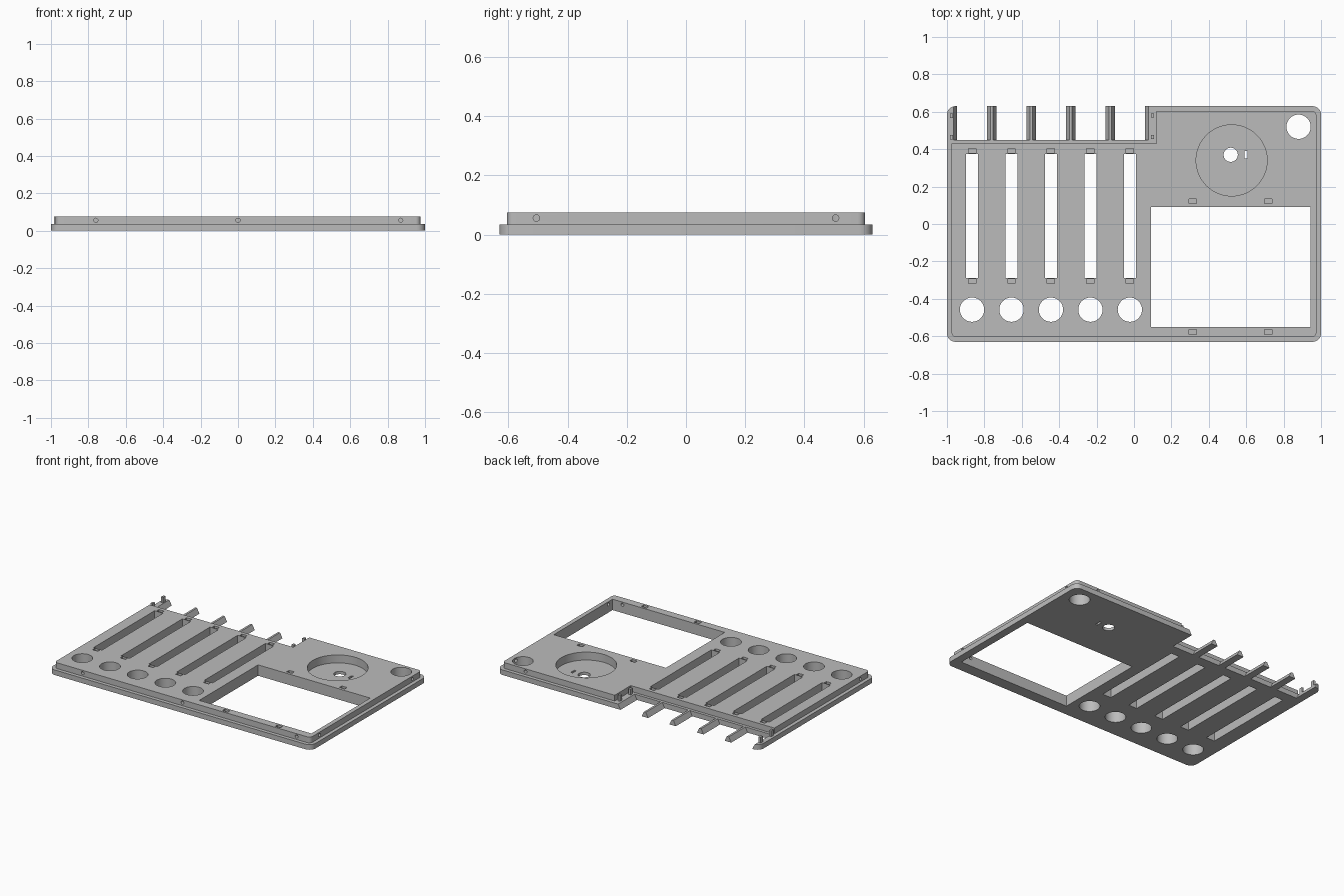
import bpy, bmesh, math
from mathutils import Matrix, Vector

old = bpy.data.objects.get("Cube")
if old:
    bpy.data.objects.remove(old, do_unlink=True)

grey = bpy.data.materials.new("plain grey")
grey.use_nodes = True
grey.diffuse_color = (0.5, 0.5, 0.5, 1)
grey.node_tree.nodes["Principled BSDF"].inputs["Base Color"].default_value = (0.5, 0.5, 0.5, 1)


def make(name, bm):
    bmesh.ops.recalc_face_normals(bm, faces=bm.faces)
    mesh = bpy.data.meshes.new(name)
    bm.to_mesh(mesh)
    bm.free()
    mesh.materials.append(grey)
    obj = bpy.data.objects.new(name, mesh)
    bpy.context.collection.objects.link(obj)
    return obj


def box(name, x0, x1, y0, y1, z0, z1, radius=0):
    bm = bmesh.new()
    bmesh.ops.create_cube(bm, size=1)
    for v in bm.verts:
        v.co = ((x0 + x1) / 2 + v.co.x * (x1 - x0),
                (y0 + y1) / 2 + v.co.y * (y1 - y0),
                (z0 + z1) / 2 + v.co.z * (z1 - z0))
    if radius:
        upright = [e for e in bm.edges
                   if abs(e.verts[0].co.z - e.verts[1].co.z) > 0.001]
        bmesh.ops.bevel(bm, geom=upright, offset=radius, segments=6,
                        profile=0.5, affect='EDGES')
    return make(name, bm)


def cylinder(name, centre, radius, depth, axis='Z', sides=48):
    bm = bmesh.new()
    turn = {'Z': Matrix(), 'X': Matrix.Rotation(math.pi / 2, 4, 'Y'),
            'Y': Matrix.Rotation(math.pi / 2, 4, 'X')}[axis]
    bmesh.ops.create_cone(bm, cap_ends=True, segments=sides, radius1=radius,
                          radius2=radius, depth=depth,
                          matrix=Matrix.Translation(Vector(centre)) @ turn)
    return make(name, bm)


def cell(name, left, right, slope):
    """Opening that is wider at the top, leaving sloped dividers."""
    bm = bmesh.new()
    k = slope / STEP
    lo, hi = -0.02, STEP + 0.02
    profile = [(left - k * lo, lo), (right + k * lo, lo),
               (right + k * hi, hi), (left - k * hi, hi)]
    face = bm.faces.new([bm.verts.new((x, 0.45, z)) for x, z in profile])
    out = bmesh.ops.extrude_face_region(bm, geom=[face])
    bmesh.ops.translate(bm, vec=(0, 0.3, 0),
                        verts=[v for v in out["geom"] if isinstance(v, bmesh.types.BMVert)])
    return make(name, bm)


def cut(target, cutters):
    bpy.context.view_layer.objects.active = target
    for c in cutters:
        mod = target.modifiers.new("cut", 'BOOLEAN')
        mod.operation = 'DIFFERENCE'
        mod.solver = 'EXACT'
        mod.object = c
        bpy.ops.object.modifier_apply(modifier=mod.name)


STEP, TOP = 0.035, 0.075
PITCH = 0.211
slots = [-0.866 + PITCH * i for i in range(5)]

# Two stacked plates
lower = box("lower_plate", -1, 1, -0.63, 0.63, 0, STEP, 0.045)
upper = box("upper_plate", -0.975, 0.975, -0.605, 0.605, STEP, TOP, 0.025)

# Openings through both plates
through = [box("window_cutter", 0.09, 0.945, -0.55, 0.09, -0.1, 0.2)]
for x in slots:
    through.append(box("slot_cutter", x - 0.032, x + 0.032, -0.29, 0.375, -0.1, 0.2))
    through.append(cylinder("button_cutter", (x, -0.458, 0), 0.065, 0.5))
through.append(cylinder("corner_cutter", (0.88, 0.52, 0), 0.065, 0.5))
through.append(cylinder("dial_cutter", (0.522, 0.34, 0.12), 0.19, 0.2, sides=64))
through.append(cylinder("shaft_cutter", (0.517, 0.37, 0), 0.038, 0.5))
through.append(box("key_cutter", 0.592, 0.607, 0.35, 0.39, -0.1, 0.2))

# Rear connector bays with sloped dividers
bays = [cell("bay_cutter", x - PITCH / 2 + 0.025, x + PITCH / 2 - 0.025, 0.018)
        for x in slots]

# Rear step, clip pockets and side screw holes of the upper plate
details = [box("rear_cutter", -1.2, 0.12, 0.43, 0.8, 0, 0.2)]
pockets = [(x, y) for x in slots for y in (0.392, -0.306)]
pockets += [(x, y) for x in (0.315, 0.717) for y in (0.122, -0.578)]
for x, y in pockets:
    details.append(box("pocket_cutter", x - 0.02, x + 0.02, y - 0.013, y + 0.013, 0.05, 0.2))
for x in (-0.76, 0, 0.87):
    details.append(cylinder("front_hole_cutter", (x, -0.6, 0.056), 0.011, 0.12, 'Y', 16))
details.append(cylinder("back_hole_cutter", (0.8, 0.605, 0.056), 0.011, 0.06, 'Y', 16))
for x in (-0.975, 0.975):
    for y in (-0.505, 0.505):
        details.append(cylinder("side_hole_cutter", (x, y, 0.056), 0.011, 0.08, 'X', 16))

cut(lower, through + bays)
cut(upper, through + details)
for c in through + bays + details:
    bpy.data.objects.remove(c, do_unlink=True)

# Small posts on the rear ledges
for y in (0.465, 0.58):
    box("right_post", -0.983, -0.968, y - 0.012, y + 0.012, STEP - 0.005, TOP)
    box("left_post", 0.09, 0.107, y - 0.01, y + 0.01, STEP - 0.005, TOP)

# Smooth round walls, sharp edges
for obj in (lower, upper):
    bpy.ops.object.select_all(action='DESELECT')
    obj.select_set(True)
    bpy.context.view_layer.objects.active = obj
    bpy.ops.object.shade_smooth_by_angle(angle=math.radians(30))
